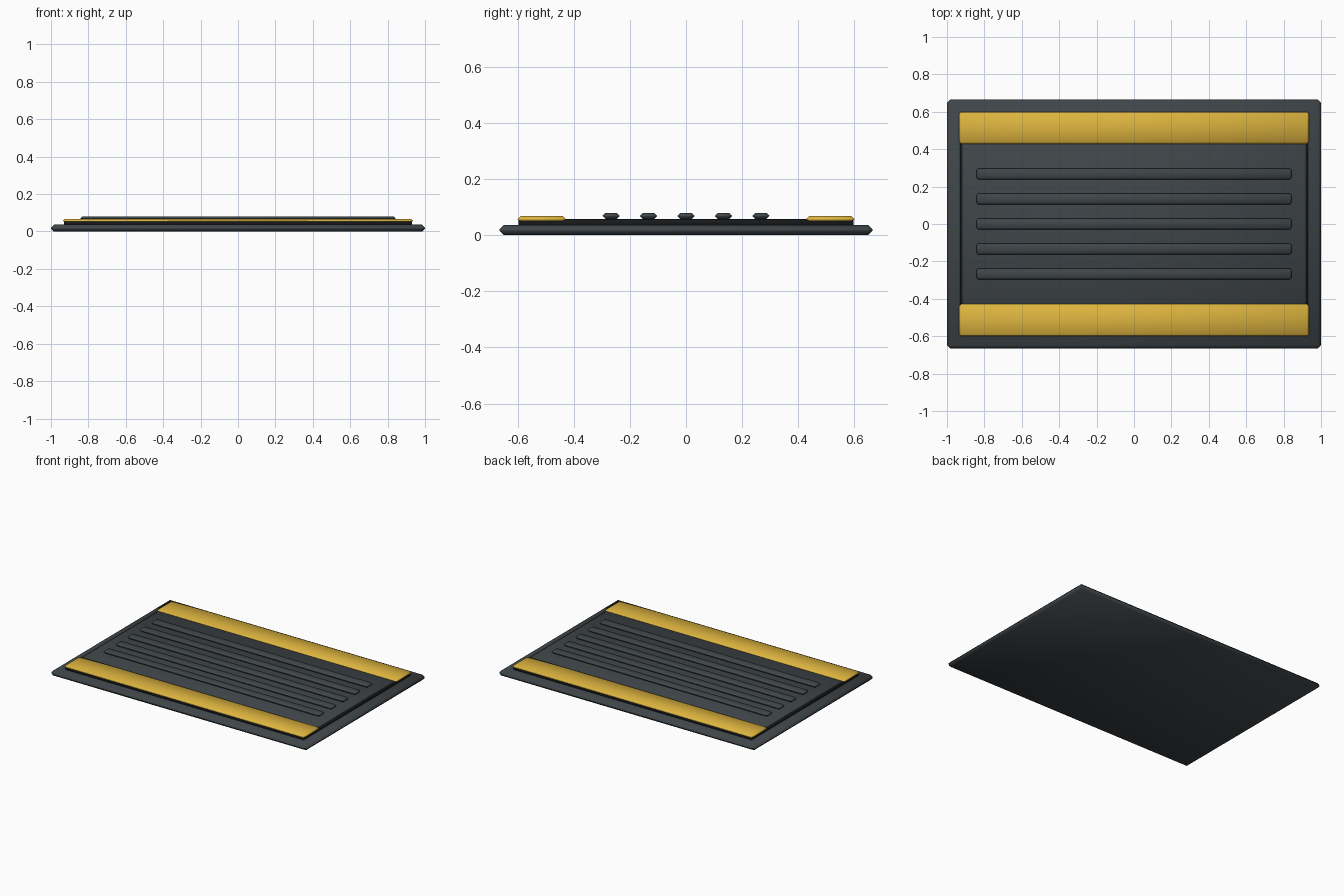
import bpy

cube = bpy.data.objects.get("Cube")
if cube:
    bpy.data.objects.remove(cube, do_unlink=True)


def material(name, rgb):
    m = bpy.data.materials.new(name)
    m.use_nodes = True
    m.diffuse_color = (*rgb, 1)
    bsdf = next(n for n in m.node_tree.nodes if n.type == "BSDF_PRINCIPLED")
    bsdf.inputs["Base Color"].default_value = (*rgb, 1)
    return m


GREY = material("slate grey", (0.05, 0.06, 0.067))
BLACK = material("black rubber", (0.009, 0.01, 0.011))
YELLOW = material("safety yellow", (0.73, 0.46, 0.05))


def slab(name, half_x, y0, y1, z0, z1, chamfer, mat):
    """Chamfered box, smooth shaded, spanning the given y and z ranges."""
    bpy.ops.mesh.primitive_cube_add(size=2, location=(0, (y0 + y1) / 2, (z0 + z1) / 2))
    ob = bpy.context.object
    ob.name = name
    ob.scale = (half_x, (y1 - y0) / 2, (z1 - z0) / 2)
    bpy.ops.object.transform_apply(location=False, rotation=False, scale=True)
    ob.data.materials.append(mat)
    bevel = ob.modifiers.new("chamfer", "BEVEL")
    bevel.width = chamfer
    bevel.segments = 1
    bpy.ops.object.shade_smooth()
    return ob


# Base plate and raised deck
slab("base_plate", 1, -0.665, 0.665, 0, 0.036, 0.016, GREY)
slab("deck_rim", 0.93, -0.597, 0.597, 0.034, 0.056, 0.004, BLACK)
slab("deck_panel", 0.918, -0.585, 0.585, 0.05, 0.058, 0.002, GREY)

# Bright strips along the front and back edges
slab("front_strip", 0.935, -0.6, -0.428, 0.046, 0.068, 0.01, YELLOW)
slab("back_strip", 0.935, 0.428, 0.6, 0.046, 0.068, 0.01, YELLOW)

# Grip ribs
for i in range(5):
    y = (i - 2) * 0.1335
    slab(f"grip_rib_{i + 1}", 0.843, y - 0.03, y + 0.03, 0.058, 0.08, 0.01, GREY)
